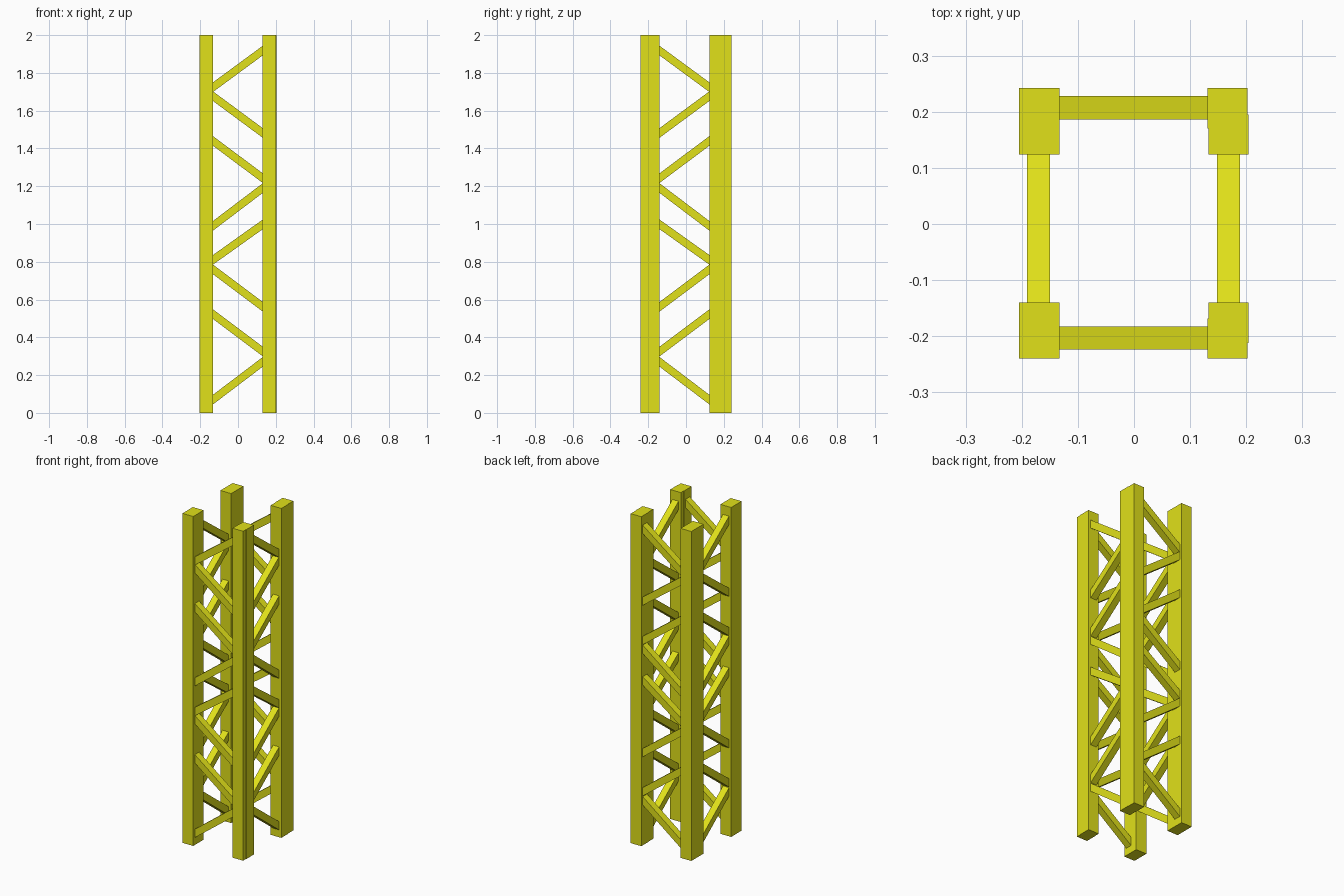
import bpy, bmesh
from mathutils import Vector

if "Cube" in bpy.data.objects:
    bpy.data.objects.remove(bpy.data.objects["Cube"])

mat = bpy.data.materials.new("yellow_paint")
mat.diffuse_color = (0.75, 0.75, 0.01, 1)
mat.use_nodes = True
mat.node_tree.nodes["Principled BSDF"].inputs["Base Color"].default_value = mat.diffuse_color


def extrude(name, outline, vec):
    """Solid made by sweeping a closed 3D outline along a vector."""
    bm = bmesh.new()
    face = bm.faces.new([bm.verts.new(p) for p in outline])
    new = bmesh.ops.extrude_face_region(bm, geom=[face])["geom"]
    bmesh.ops.translate(bm, vec=Vector(vec),
                        verts=[v for v in new if isinstance(v, bmesh.types.BMVert)])
    bmesh.ops.recalc_face_normals(bm, faces=bm.faces)
    mesh = bpy.data.meshes.new(name)
    bm.to_mesh(mesh)
    bm.free()
    mesh.materials.append(mat)
    ob = bpy.data.objects.new(name, mesh)
    bpy.context.collection.objects.link(ob)
    return ob


# Corner posts: left pair plain, right pair with a slight step in each side
for side, y0, y1 in (("front", -0.24, -0.14), ("back", 0.124, 0.242)):
    extrude(side + "_left_post",
            [(-0.205, y0, 0), (-0.133, y0, 0), (-0.133, y1, 0), (-0.205, y1, 0)], (0, 0, 2))
    lo, hi = (-0.212, -0.168) if side == "front" else (0.17, 0.195)
    if side == "front":
        prof = [(0.131, y0), (0.202, y0), (0.202, lo), (0.204, lo),
                (0.204, y1), (0.133, y1), (0.133, hi), (0.131, hi)]
    else:
        prof = [(0.133, y0), (0.204, y0), (0.204, hi), (0.202, hi),
                (0.202, y1), (0.131, y1), (0.131, lo), (0.133, lo)]
    extrude(side + "_right_post", [(x, y, 0) for x, y in prof], (0, 0, 2))

# Diagonal braces: centre height at the first and second end of each bar
HEIGHTS = [(0.07, 0.27), (0.523, 0.325), (0.76, 0.562), (0.81, 0.998),
           (0.99, 1.19), (1.44, 1.243), (1.677, 1.482), (1.724, 1.918)]
HALF, INSET = 0.0255, 0.015
# name, first end, second end, offset range across the panel, runs along x?
PANELS = [("front", -0.133, 0.131, -0.224, -0.183, True),
          ("back", -0.133, 0.131, 0.186, 0.228, True),
          ("left", 0.124, -0.14, -0.191, -0.15, False),
          ("right", 0.124, -0.14, 0.148, 0.189, False)]
for name, a, b, d0, d1, along_x in PANELS:
    for i, (za, zb) in enumerate(HEIGHTS):
        s = INSET / (b - a) * (1 if b > a else -1)
        s = abs(s)
        ea, eb = a - (b - a) * s, b + (b - a) * s
        ha, hb = za - (zb - za) * s, zb + (zb - za) * s
        pts = [(ea, ha - HALF), (eb, hb - HALF), (eb, hb + HALF), (ea, ha + HALF)]
        if along_x:
            outline, vec = [(u, d0, z) for u, z in pts], (0, d1 - d0, 0)
        else:
            outline, vec = [(d0, u, z) for u, z in pts], (d1 - d0, 0, 0)
        extrude(f"{name}_brace_{i + 1}", outline, vec)
